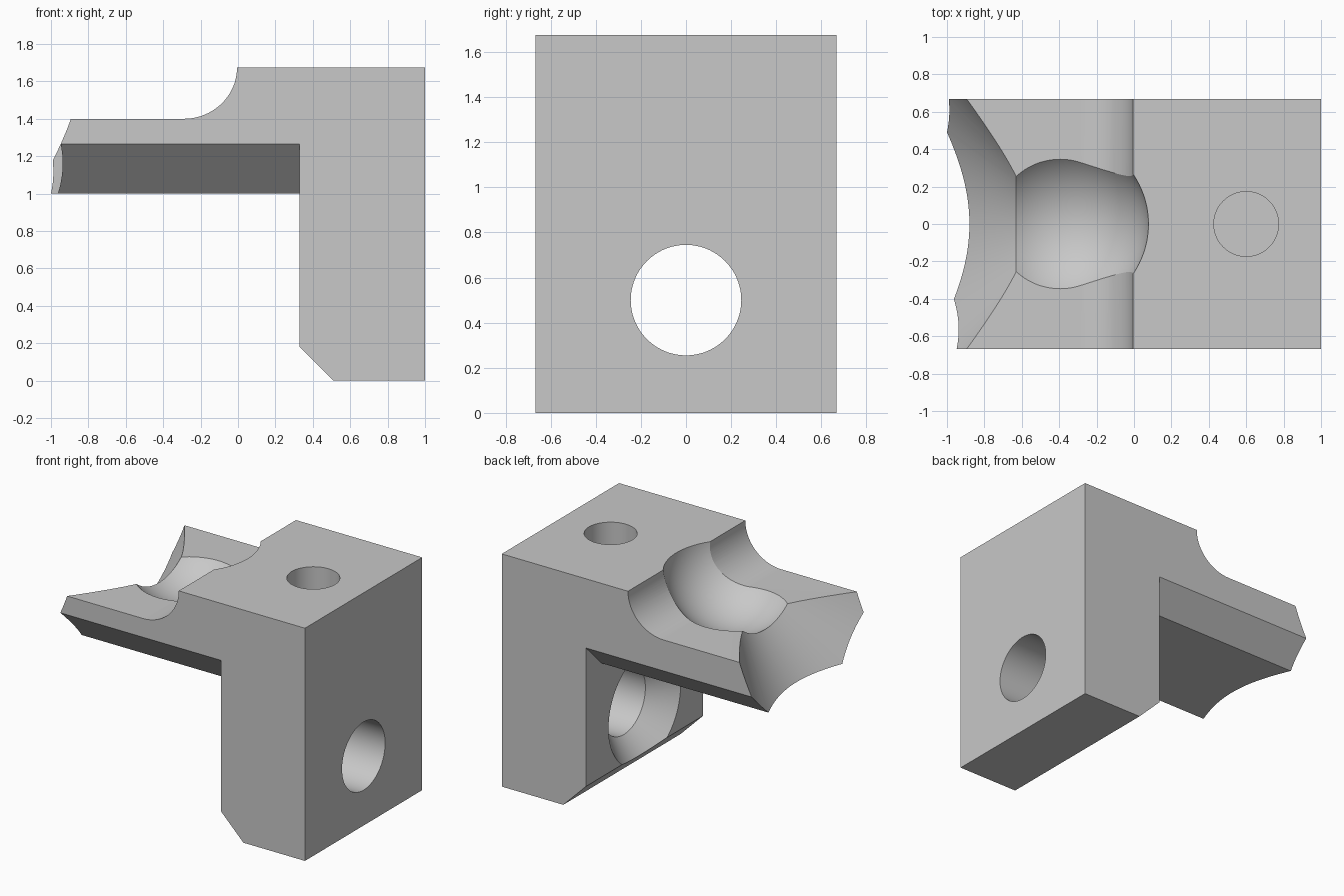
import bpy, bmesh
from math import sin, cos, pi, sqrt, asin
from mathutils import Matrix

cube = bpy.data.objects.get("Cube")
if cube:
    bpy.data.objects.remove(cube, do_unlink=True)

grey = bpy.data.materials.new("plain grey")
grey.use_nodes = True
colour = (0.58, 0.58, 0.58, 1)
grey.diffuse_color = colour
grey.node_tree.nodes["Principled BSDF"].inputs["Base Color"].default_value = colour

HALF = 0.667      # half width
TOP = 1.675       # block height
LEG = 0.33        # inner face of the leg


def finish(name, bm):
    bmesh.ops.remove_doubles(bm, verts=bm.verts[:], dist=1e-5)
    bmesh.ops.recalc_face_normals(bm, faces=bm.faces[:])
    mesh = bpy.data.meshes.new(name)
    bm.to_mesh(mesh)
    bm.free()
    mesh.materials.append(grey)
    obj = bpy.data.objects.new(name, mesh)
    bpy.context.collection.objects.link(obj)
    return obj


def prism(name, points, place, start, end):
    """Extrude a 2D outline; place(a, b, t) gives the 3D position."""
    bm = bmesh.new()
    rings = [[bm.verts.new(place(a, b, t)) for a, b in points] for t in (start, end)]
    n = len(points)
    bm.faces.new(rings[0])
    bm.faces.new(rings[1][::-1])
    for i in range(n):
        j = (i + 1) % n
        bm.faces.new((rings[0][i], rings[0][j], rings[1][j], rings[1][i]))
    return finish(name, bm)


def lathe(name, profile, matrix, steps=96):
    """Revolve (along, radius) points about the local x axis, with end caps."""
    bm = bmesh.new()
    rings = []
    for x, r in profile:
        rings.append([bm.verts.new(matrix @ Matrix.Rotation(2 * pi * i / steps, 4, 'X')
                                   @ Matrix.Translation((x, 0, r)).translation)
                      for i in range(steps)])
    for a, b in zip(rings, rings[1:]):
        for i in range(steps):
            j = (i + 1) % steps
            bm.faces.new((a[i], a[j], b[j], b[i]))
    bm.faces.new(rings[0])
    bm.faces.new(rings[-1][::-1])
    return finish(name, bm)


def cut(target, cutter):
    mod = target.modifiers.new("cut", 'BOOLEAN')
    mod.operation = 'DIFFERENCE'
    mod.solver = 'EXACT'
    mod.object = cutter
    bpy.context.view_layer.objects.active = target
    bpy.ops.object.modifier_apply(modifier=mod.name)
    bpy.data.objects.remove(cutter, do_unlink=True)


# Bracket side outline: leg with bottom chamfer, shelf and concave fillet
outline = [(LEG, 1), (LEG, 0.18), (0.51, 0), (1, 0), (1, TOP)]
for i in range(25):
    a = pi / 2 * i / 24
    outline.append((-0.29 + 0.285 * cos(a), TOP - 0.275 * sin(a)))
outline += [(-1.08, 1.4), (-1.08, 1)]
bracket = prism("bracket", outline, lambda a, b, t: (a, t, b), -HALF, HALF)

# Unequal chamfers along the underside of the shelf
for side, h in ((1, 0.177), (-1, 0.265)):
    tri = [(side * (HALF + 0.1), 1.1 + h), (side * (HALF - h - 0.1), 0.9),
           (side * (HALF + 0.1), 0.9)]
    cut(bracket, prism("chamfer_cutter", tri, lambda a, b, t: (t, a, b), -1.3, LEG))

# Ball socket opening into a flared mouth at the shelf end
R, CX, CZ, MOUTH = 0.475, -0.395, 1.725, -0.63
socket = []
a_end = pi / 2 + asin((CX - MOUTH) / R)
for i in range(41):
    a = 0.005 + (a_end - 0.005) * i / 40
    socket.append((CX + R * cos(a), R * sin(a)))
socket.append((-1.25, sqrt(R * R - (MOUTH - CX) ** 2) + 1.25 * (MOUTH + 1.25)))
cut(bracket, lathe("socket_cutter", socket, Matrix.Translation((0, 0, CZ)), 128))

# Countersunk bore through the leg
bore = [(0.23, 0.51), (0.495, 0.245), (1.1, 0.245)]
cut(bracket, lathe("bore_cutter", bore, Matrix.Translation((0, 0, 0.5))))

# Blind hole in the top
down = Matrix.Translation((0.6, 0, 0)) @ Matrix.Rotation(-pi / 2, 4, 'Y')
cut(bracket, lathe("top_hole_cutter", [(1.1, 0.173), (1.8, 0.173)], down))

bpy.ops.object.select_all(action='DESELECT')
bracket.select_set(True)
bpy.context.view_layer.objects.active = bracket
bpy.ops.object.shade_smooth_by_angle(angle=pi / 7)
